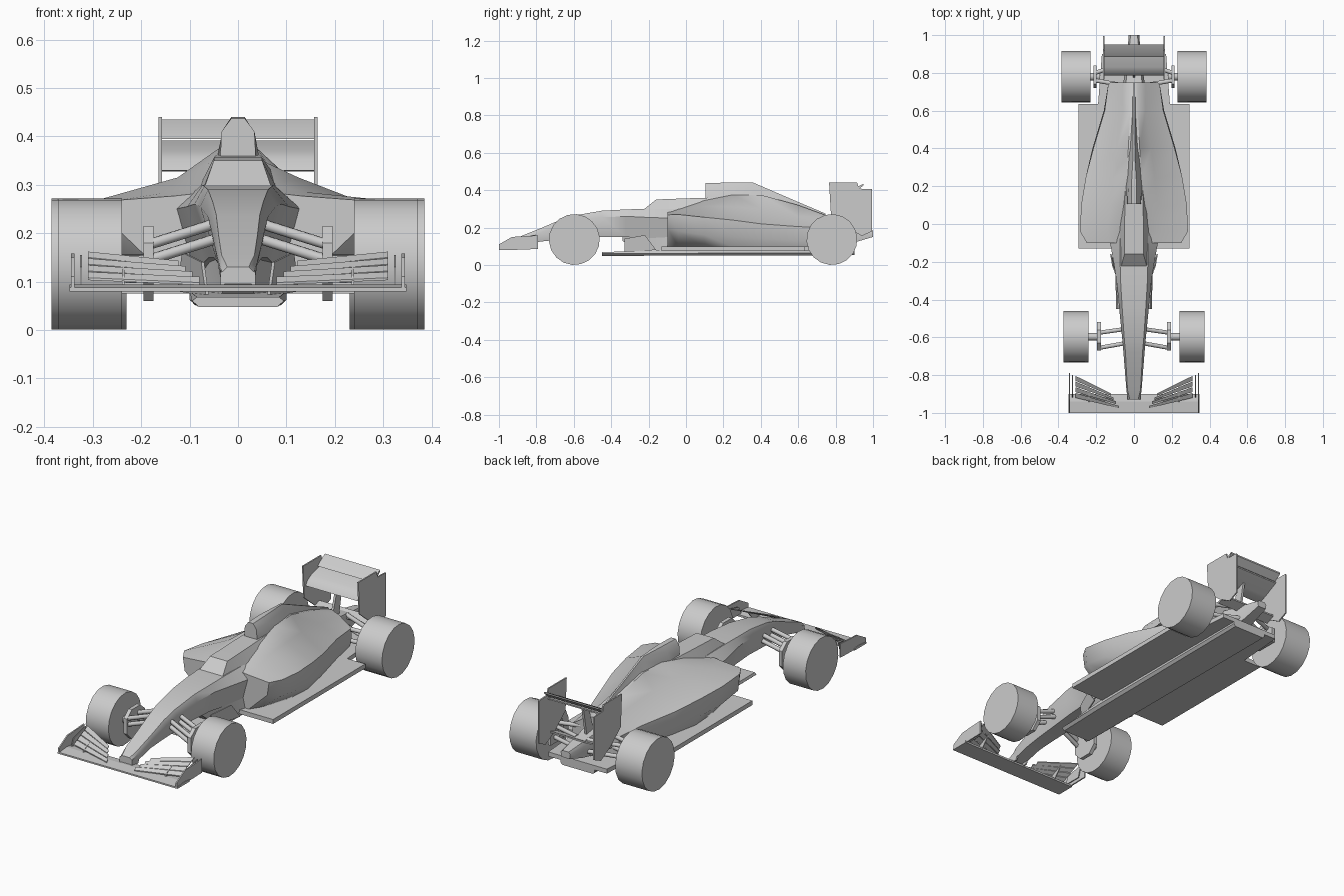
import bpy, bmesh, math
from mathutils import Vector

cube = bpy.data.objects.get("Cube")
if cube:
    bpy.data.objects.remove(cube, do_unlink=True)

GREY = (0.6, 0.6, 0.6, 1)
mat = bpy.data.materials.new("light grey")
mat.use_nodes = True
mat.diffuse_color = GREY
mat.node_tree.nodes["Principled BSDF"].inputs["Base Color"].default_value = GREY


def finish(name, bm, smooth=None):
    bmesh.ops.recalc_face_normals(bm, faces=bm.faces)
    me = bpy.data.meshes.new(name)
    bm.to_mesh(me)
    bm.free()
    me.materials.append(mat)
    ob = bpy.data.objects.new(name, me)
    bpy.context.collection.objects.link(ob)
    if smooth:
        bpy.ops.object.select_all(action='DESELECT')
        ob.select_set(True)
        bpy.context.view_layer.objects.active = ob
        bpy.ops.object.shade_smooth_by_angle(angle=math.radians(smooth))
    return ob


def skin(name, rings, smooth=None):
    """Join closed rings of points and cap both ends."""
    bm = bmesh.new()
    rows = [[bm.verts.new(p) for p in ring] for ring in rings]
    n = len(rows[0])
    for a, b in zip(rows, rows[1:]):
        for i in range(n):
            j = (i + 1) % n
            bm.faces.new((a[i], a[j], b[j], b[i]))
    bm.faces.new(rows[0])
    bm.faces.new(rows[-1])
    return finish(name, bm, smooth)


def hull(name, sections, smooth=38):
    """Symmetric body: each section is y, then (x, z) from top to bottom."""
    rings = []
    for y, *half in sections:
        rings.append([(x, y, z) for x, z in half] + [(-x, y, z) for x, z in reversed(half)])
    return skin(name, rings, smooth)


def prism(name, profile, x0, x1, smooth=None):
    """Side profile of (y, z) points stretched across x."""
    return skin(name, [[(x, y, z) for y, z in profile] for x in (x0, x1)], smooth)


def slab(name, outline, z0, z1):
    """Top outline (right half, x and y) mirrored and given thickness."""
    loop = outline + [(-x, y) for x, y in reversed(outline)]
    return skin(name, [[(x, y, z) for x, y in loop] for z in (z0, z1)])


def rod(name, a, b, r, sides=10, smooth=40):
    a, b = Vector(a), Vector(b)
    d = (b - a).normalized()
    u = d.orthogonal().normalized()
    v = d.cross(u)
    turn = [2 * math.pi * i / sides for i in range(sides)]
    return skin(name, [[c + (u * math.cos(t) + v * math.sin(t)) * r for t in turn]
                       for c in (a, b)], smooth)


# Nose and cockpit tub
hull("nose_and_tub", [
    (-.93, (.022, .13), (.033, .12), (.033, .095)),
    (-.88, (.034, .155), (.04, .14), (.035, .10)),
    (-.78, (.04, .195), (.048, .172), (.036, .125)),
    (-.68, (.045, .238), (.056, .21), (.04, .135)),
    (-.60, (.052, .264), (.063, .235), (.043, .14)),
    (-.45, (.062, .29), (.078, .255), (.05, .15)),
    (-.32, (.07, .297), (.09, .26), (.06, .15)),
    (-.22, (.073, .30), (.105, .255), (.07, .14)),
    (-.08, (.075, .30), (.13, .25), (.09, .10)),
    (.15, (.075, .30), (.13, .25), (.09, .10))])
hull("cockpit_surround", [
    (-.225, (.068, .298), (.075, .285)),
    (-.16, (.05, .35), (.075, .285)),
    (.0, (.05, .356), (.085, .285)),
    (.2, (.045, .362), (.1, .285))], 25)

# Sidepods and engine cover
hull("sidepods_and_engine_cover", [
    (-.10, (.06, .285), (.13, .277), (.25, .268), (.24, .20), (.13, .095)),
    (-.04, (.07, .30), (.14, .285), (.285, .27), (.275, .18), (.17, .095)),
    (.10, (.06, .345), (.125, .315), (.28, .255), (.275, .16), (.22, .095)),
    (.25, (.04, .375), (.11, .31), (.255, .24), (.255, .15), (.23, .095)),
    (.40, (.03, .375), (.09, .30), (.215, .22), (.22, .14), (.20, .095)),
    (.60, (.02, .32), (.06, .26), (.155, .205), (.16, .13), (.15, .095)),
    (.75, (.02, .265), (.06, .25), (.135, .20), (.135, .13), (.12, .095))], 45)
hull("airbox_and_spine", [
    (.105, (.014, .437), (.034, .41), (.037, .35)),
    (.20, (.014, .44), (.032, .41), (.045, .35)),
    (.36, (.005, .44), (.012, .415), (.035, .35)),
    (.55, (.004, .358), (.008, .34), (.02, .30)),
    (.745, (.004, .275), (.006, .265), (.015, .22))])

# Floor, plank and splitter
slab("floor", [(.295, -.13), (.295, .635), (.19, .635), (.17, .90)], .075, .098)
hull("plank", [
    (-.45, (.085, .068), (.095, .06), (.08, .047)),
    (-.15, (.10, .08), (.10, .062), (.085, .05)),
    (.90, (.10, .08), (.10, .065), (.09, .052))])
hull("keel", [
    (-.34, (.03, .16), (.02, .13)),
    (-.26, (.055, .17), (.035, .065)),
    (-.08, (.10, .17), (.12, .08))])

# Gearbox, tail and wing support
hull("gearbox", [
    (.72, (.045, .23), (.06, .18), (.05, .09)),
    (.90, (.028, .20), (.035, .18), (.03, .12)),
    (1.0, (.018, .185), (.028, .175), (.024, .15))])
prism("rear_wing_support", [(.77, .20), (.83, .20), (.86, .36), (.82, .36)], -.006, .006)

# Rear wing
prism("rear_wing_main", [(.785, .33), (.80, .352), (.83, .37), (.92, .392),
                         (.92, .385), (.84, .345), (.80, .328)], -.16, .16, 35)
prism("rear_wing_flap", [(.885, .395), (.91, .415), (.95, .435),
                         (.95, .427), (.915, .397)], -.16, .16, 35)
prism("lower_rear_wing", [(.84, .19), (.90, .21), (.90, .202), (.85, .182)], -.16, .16)

# Front wing
prism("front_wing_plane", [(-1.0, .08), (-1.0, .088), (-.94, .094), (-.90, .09), (-.90, .08)],
      -.348, .348)

for side, s in (("left", 1), ("right", -1)):
    # Wheels
    for end, y, x0, x1 in (("front", -.597, .24, .372), ("rear", .78, .23, .385)):
        wheel = rod(f"{end}_{side}_wheel", (s * x0, y, .136), (s * x1, y, .136), .136, 18)
        rod(f"{end}_{side}_axle", (s * .18, y, .136), (s * .25, y, .136), .02)

    # Front uprights and suspension arms
    prism(f"front_{side}_upright", [(-.67, .10), (-.63, .06), (-.56, .06), (-.52, .10),
                                    (-.52, .18), (-.56, .215), (-.63, .215), (-.67, .18)],
          s * .175, s * .195)
    for k, (yi, yo) in enumerate(((-.63, -.655), (-.555, -.575))):
        for level, drop in (("upper", 0), ("lower", .032)):
            rod(f"front_{side}_{level}_arm_{k}", (s * .04, yi, .222 - drop),
                (s * .18, yo, .178 - drop), .011)

    # Rear uprights and suspension arms
    prism(f"rear_{side}_upright", [(.72, .10), (.84, .10), (.84, .18), (.80, .205), (.74, .205)],
          s * .198, s * .215)
    for k, (yi, yo) in enumerate(((.73, .76), (.86, .80))):
        for level, z in (("upper", .19), ("lower", .13)):
            rod(f"rear_{side}_{level}_arm_{k}", (s * .03, yi, z + .01), (s * .205, yo, z), .011)

    # Turning vanes ahead of the floor
    skin(f"{side}_turning_vane", [
        [(s * (x + t), y, z) for x, y, z in
         ((.06, -.33, .07), (.07, -.33, .14), (.11, -.22, .16), (.12, -.16, .08))]
        for t in (0, .006)])

    # Rear wing endplate
    prism(f"rear_wing_{side}_endplate", [(.765, .44), (.915, .44), (.925, .408), (.995, .405),
                                         (.995, .18), (.94, .155), (.86, .20), (.775, .27)],
          s * .157, s * .164)

    # Front wing endplate, outer fence and stacked flaps
    prism(f"front_wing_{side}_endplate", [(-1, .08), (-1, .11), (-.93, .15), (-.79, .158),
                                          (-.79, .085)], s * .338, s * .345)
    prism(f"front_wing_{side}_fence", [(-.92, .09), (-.90, .13), (-.80, .155), (-.82, .09)],
          s * .322, s * .327)
    for k in range(4):
        yo, zo = -.92 + .03 * k, .108 + .014 * k
        xi, yi, zi = .08 + .014 * k, -.975 + .022 * k, .098 + .011 * k
        skin(f"front_wing_{side}_flap_{k}", [
            [(x, y, z), (x, y + c, z + .012), (x, y + c, z + .007), (x, y, z - .005)]
            for x, y, z, c in ((s * xi, yi, zi, .012), (s * .31, yo, zo, .026))])
    # Flap bracket
    prism(f"front_wing_{side}_flap_bracket", [(-.95, .085), (-.93, .112), (-.85, .145), (-.90, .085)],
          s * .235, s * .24)
    # Nose pylon
    prism(f"{side}_nose_pylon", [(-.93, .085), (-.93, .12), (-.86, .13), (-.88, .085)],
          s * .028, s * .036)
